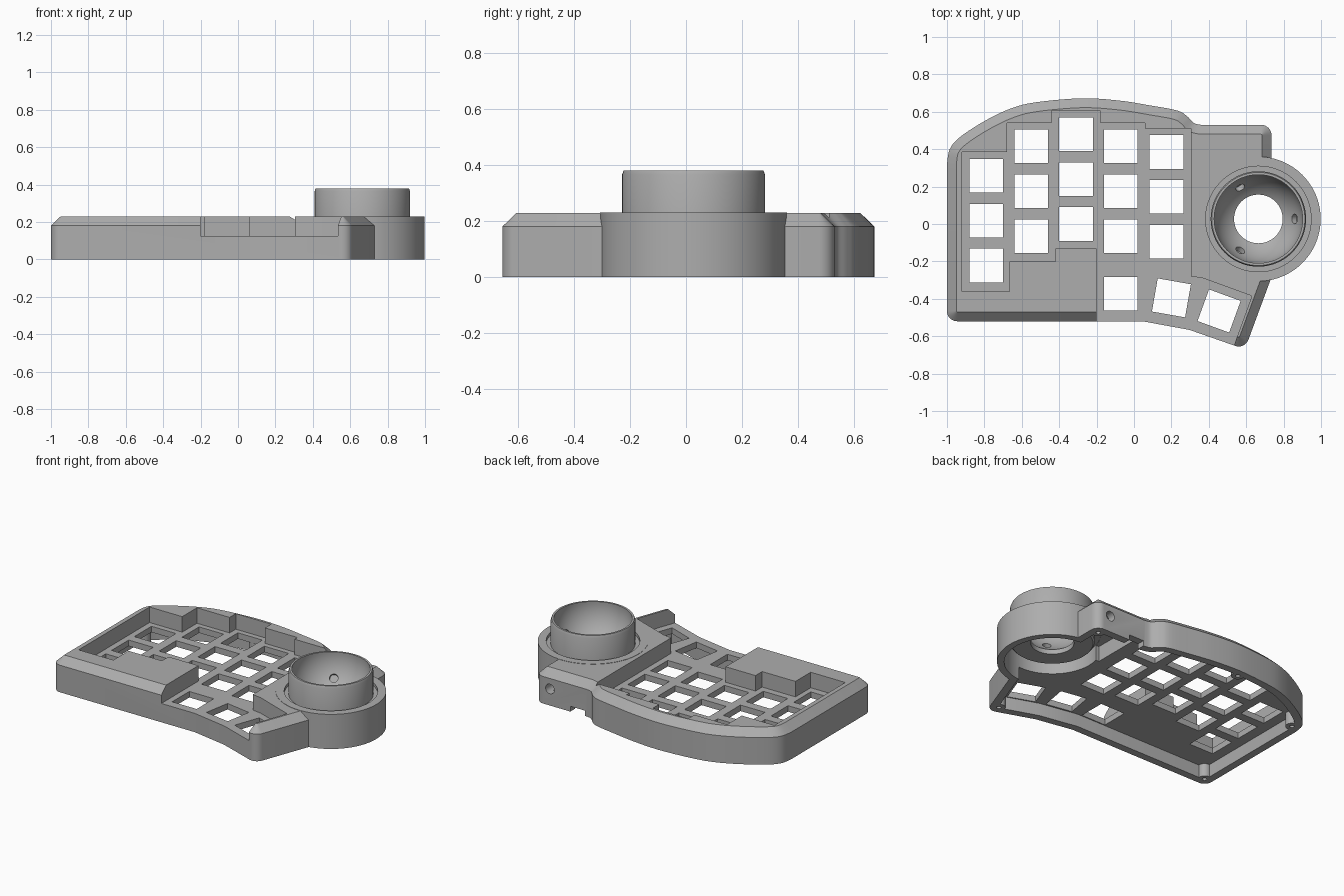
import bpy, bmesh, math
from mathutils import Vector, Matrix

cube = bpy.data.objects.get("Cube")
if cube:
    bpy.data.objects.remove(cube, do_unlink=True)

grey = bpy.data.materials.new("matte_grey")
grey.use_nodes = True
COLOUR = (0.42, 0.42, 0.42, 1)
grey.diffuse_color = COLOUR
grey.node_tree.nodes["Principled BSDF"].inputs["Base Color"].default_value = COLOUR


def make_object(name, bm):
    bmesh.ops.recalc_face_normals(bm, faces=bm.faces)
    mesh = bpy.data.meshes.new(name)
    bm.to_mesh(mesh)
    bm.free()
    mesh.materials.append(grey)
    obj = bpy.data.objects.new(name, mesh)
    bpy.context.collection.objects.link(obj)
    return obj


def loft(name, loops):
    """Closed solid through matching loops of (x, y, z) points."""
    bm = bmesh.new()
    rings = [[bm.verts.new(p) for p in loop] for loop in loops]
    n = len(rings[0])
    for a, b in zip(rings, rings[1:]):
        for i in range(n):
            j = (i + 1) % n
            bm.faces.new((a[i], a[j], b[j], b[i]))
    bm.faces.new(rings[0])
    bm.faces.new(rings[-1])
    return make_object(name, bm)


def prism(name, outline, z0, z1):
    return loft(name, [[(x, y, z) for x, y in outline] for z in (z0, z1)])


def cylinder(name, start, end, radius, segments=96):
    start, end = Vector(start), Vector(end)
    axis = end - start
    bm = bmesh.new()
    turn = axis.to_track_quat('Z', 'Y').to_matrix().to_4x4()
    bmesh.ops.create_cone(bm, cap_ends=True, segments=segments, radius1=radius, radius2=radius,
                          depth=axis.length, matrix=Matrix.Translation((start + end) / 2) @ turn)
    return make_object(name, bm)


def box(name, x0, x1, y0, y1, z0, z1):
    return prism(name, [(x0, y0), (x1, y0), (x1, y1), (x0, y1)], z0, z1)


def combine(target, tool, operation='DIFFERENCE'):
    bpy.context.view_layer.objects.active = target
    mod = target.modifiers.new("combine", 'BOOLEAN')
    mod.operation, mod.solver, mod.object = operation, 'EXACT', tool
    bpy.ops.object.modifier_apply(modifier=mod.name)
    bpy.data.objects.remove(tool, do_unlink=True)


def arc(cx, cy, r, a0, a1, steps=8):
    angles = [math.radians(a0 + (a1 - a0) * i / steps) for i in range(steps + 1)]
    return [(cx + r * math.cos(a), cy + r * math.sin(a)) for a in angles]


def smooth_curve(points, steps=5):
    """Catmull-Rom curve through the points."""
    p = [Vector(q) for q in [points[0]] + points + [points[-1]]]
    out = []
    for a, b, c, d in zip(p, p[1:], p[2:], p[3:]):
        for i in range(steps):
            t = i / steps
            out.append(tuple((2 * b + (c - a) * t + (2 * a - 5 * b + 4 * c - d) * t ** 2
                              + (3 * b - a - 3 * c + d) * t ** 3) / 2))
    return out + [points[-1]]


def inset(outline, dist):
    """Offset a clockwise outline inward with mitred corners."""
    out = []
    for i, q in enumerate(outline):
        q = Vector(q)
        e1 = (q - Vector(outline[i - 1])).normalized()
        e2 = (Vector(outline[(i + 1) % len(outline)]) - q).normalized()
        n1, n2 = Vector((e1.y, -e1.x)), Vector((e2.y, -e2.x))
        out.append(tuple(q + (n1 + n2) * dist / (1 + n1.dot(n2))))
    return out


# Case outline, clockwise from the front left corner
R = 0.055
back_curve = [(-1, 0.32), (-0.985, 0.4), (-0.93, 0.465), (-0.8, 0.55), (-0.665, 0.615),
              (-0.53, 0.65), (-0.28, 0.672), (-0.08, 0.66), (0.08, 0.635), (0.23, 0.607),
              (0.285, 0.575), (0.32, 0.54), (0.36, 0.53)]
outline = (arc(-0.945, -0.465, R, 270, 180) + smooth_curve(back_curve)
           + arc(0.68, 0.475, R, 90, 0) + [(0.735, -0.285)]
           + arc(0.56, -0.6, R, -20, -108) + [(0.296, -0.566), (0.045, -0.52)])
TOP, SHOULDER, PLATE, CEILING = 0.23, 0.18, 0.125, 0.085
BX, BY = 0.665, 0.027

# Chamfered case joined with the round ball housing
case = loft("case", [[(x, y, 0) for x, y in outline],
                     [(x, y, SHOULDER) for x, y in outline],
                     [(x, y, TOP - 0.002) for x, y in inset(outline, 0.05)]])
combine(case, cylinder("housing", (BX, BY, 0), (BX, BY, TOP), 0.333), 'UNION')

# Hollow underside, leaving screw bosses standing in the corners
bosses = [(0.56, -0.6), (-0.945, -0.465), (-0.94, 0.36), (-0.3, 0.615), (0.68, 0.475)]
cavity = prism("cavity", inset(outline, 0.05), -0.1, CEILING)
for x, y in bosses:
    combine(cavity, cylinder("boss", (x, y, -0.2), (x, y, 0.2), 0.04, 24))
combine(case, cavity)
for x, y in bosses:
    combine(case, cylinder("screw_hole", (x, y, -0.1), (x, y, 0.06), 0.014, 16))
combine(case, cylinder("housing_hollow", (BX, BY, -0.1), (BX, BY, 0.19), 0.29))
combine(case, box("socket_bay", 0.36, 0.64, 0.1, 0.478, -0.1, 0.187))

# Stepped recess above the key plate, open at the thumb side
recess = [(-0.92, -0.36), (-0.92, 0.385), (-0.68, 0.385), (-0.68, 0.54), (-0.44, 0.54),
          (-0.44, 0.605), (-0.18, 0.605), (-0.18, 0.54), (0.06, 0.54), (0.06, 0.51),
          (0.305, 0.51), (0.305, -0.28), (0.37, -0.29), (0.63, -0.385), (0.48, -0.8),
          (-0.2, -0.8), (-0.2, -0.13), (-0.42, -0.13), (-0.42, -0.2), (-0.665, -0.2),
          (-0.665, -0.36)]
combine(case, prism("recess", recess, PLATE, 0.5))

# Square key holes: five columns of three, then the thumb keys
keys = [(x, y - 0.24 * row, 0)
        for x, y in [(-0.79, 0.258), (-0.55, 0.415), (-0.31, 0.48), (-0.07, 0.415), (0.174, 0.385)]
        for row in range(3)]
keys += [(-0.07, -0.373, 0), (0.2, -0.395, -10), (0.455, -0.465, -20)]
for x, y, angle in keys:
    square = arc(x, y, 0.09 * math.sqrt(2), angle + 45, angle + 315, 3)
    combine(case, prism("key_hole", square, 0.02, 0.2))

# Cable hole and socket notch in the back wall
combine(case, cylinder("cable_hole", (0.63, 0.44, 0.11), (0.63, 0.6, 0.11), 0.032, 32))
combine(case, box("socket_notch", 0.37, 0.48, 0.45, 0.6, -0.1, 0.035))

# Seat and shallow groove for the ball cup
combine(case, cylinder("groove", (BX, BY, 0.21), (BX, BY, 0.4), 0.282))
combine(case, cylinder("cup_seat", (BX, BY, 0.1), (BX, BY, 0.3), 0.25))

# Ball cup: outer wall, rounded rim and spherical bowl with an open bottom
BALL, BALL_Z, HOLE = 0.237, 0.36, 0.13
profile = [(HOLE, 0.13), (0.245, 0.13), (0.255, 0.14), (0.255, 0.365), (0.249, 0.38)]
first, last = math.asin(0.02 / BALL), -math.acos(HOLE / BALL)
for i in range(17):
    a = first + (last - first) * i / 16
    profile.append((BALL * math.cos(a), BALL_Z + BALL * math.sin(a)))
bm = bmesh.new()
SEG = 96
rings = [[bm.verts.new((BX + r * math.cos(math.tau * s / SEG), BY + r * math.sin(math.tau * s / SEG), z))
          for s in range(SEG)] for r, z in profile]
for k, ring in enumerate(rings):
    nxt = rings[(k + 1) % len(rings)]
    for s in range(SEG):
        t = (s + 1) % SEG
        bm.faces.new((ring[s], ring[t], nxt[t], nxt[s]))
cup = make_object("ball_cup", bm)

# Three blind bearing holes in the bowl
centre = Vector((BX, BY, BALL_Z))
for k in range(3):
    a = math.tau * k / 3
    ray = Vector((0.82 * math.cos(a), 0.82 * math.sin(a), -0.57)).normalized()
    combine(cup, cylinder("bearing_hole", centre + ray * 0.15, centre + ray * 0.265, 0.026, 24))

for obj in (case, cup):
    bpy.ops.object.select_all(action='DESELECT')
    obj.select_set(True)
    bpy.context.view_layer.objects.active = obj
    bpy.ops.object.shade_smooth_by_angle(angle=math.radians(25))
